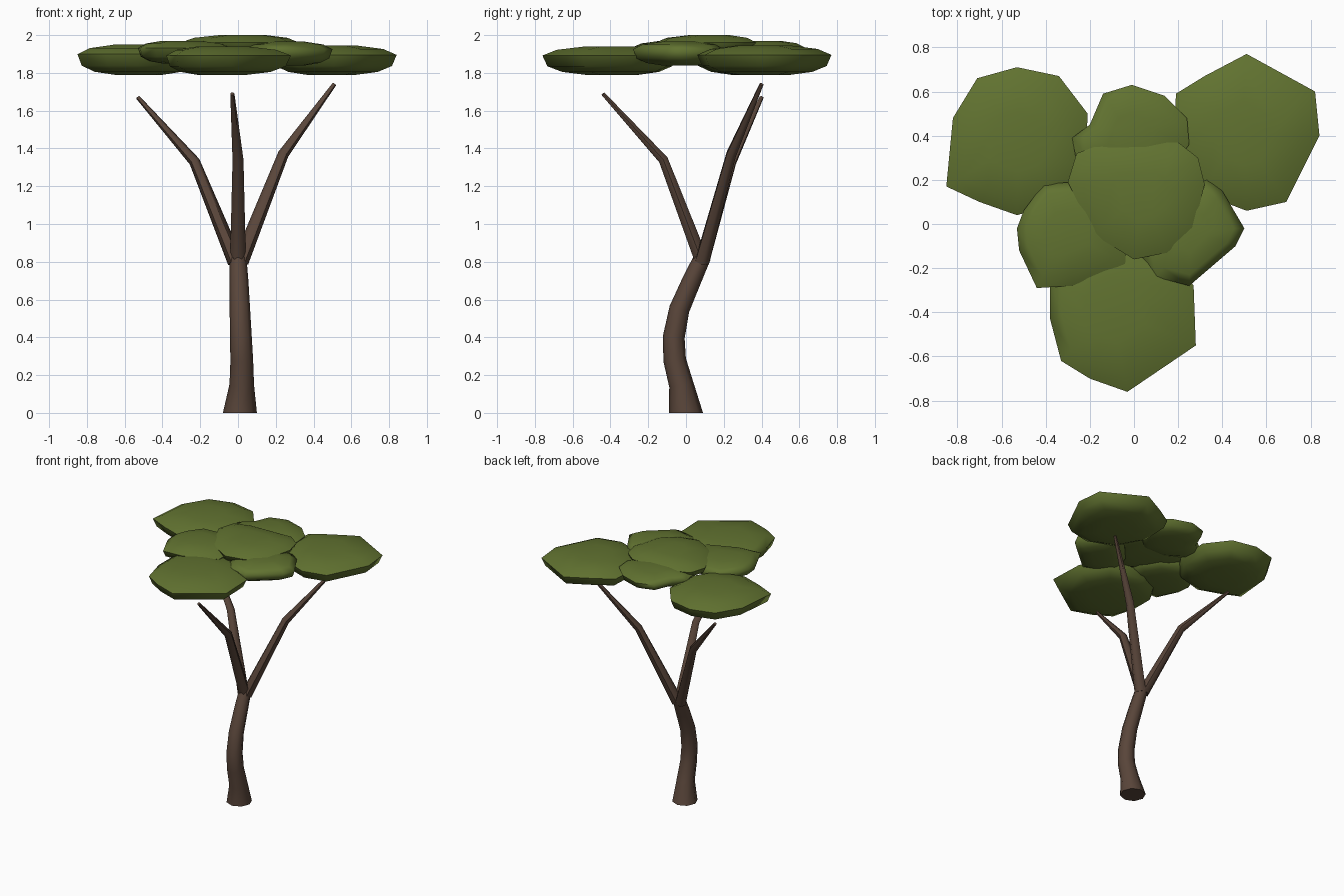
import bpy
import bmesh
import math
from mathutils import Vector

cube = bpy.data.objects.get("Cube")
if cube:
    bpy.data.objects.remove(cube, do_unlink=True)


def make_material(name, colour):
    material = bpy.data.materials.new(name)
    material.use_nodes = True
    material.diffuse_color = colour
    shader = material.node_tree.nodes["Principled BSDF"]
    shader.inputs["Base Color"].default_value = colour
    shader.inputs["Roughness"].default_value = 0.9
    return material


bark = make_material("brown bark", (0.1, 0.06, 0.042, 1))
leaves = make_material("olive green leaves", (0.12, 0.17, 0.03, 1))


def loft(name, rings, material, sharp_angle):
    """Skin a list of equally long point rings and cap both ends."""
    bm = bmesh.new()
    loops = [[bm.verts.new(point) for point in ring] for ring in rings]
    for lower, upper in zip(loops, loops[1:]):
        count = len(lower)
        for i in range(count):
            j = (i + 1) % count
            bm.faces.new((lower[i], lower[j], upper[j], upper[i]))
    bm.faces.new(loops[0])
    bm.faces.new(loops[-1])
    bmesh.ops.recalc_face_normals(bm, faces=bm.faces[:])
    mesh = bpy.data.meshes.new(name)
    bm.to_mesh(mesh)
    bm.free()
    mesh.materials.append(material)
    obj = bpy.data.objects.new(name, mesh)
    bpy.context.collection.objects.link(obj)
    bpy.ops.object.select_all(action="DESELECT")
    obj.select_set(True)
    bpy.context.view_layer.objects.active = obj
    bpy.ops.object.shade_smooth_by_angle(angle=math.radians(sharp_angle))
    return obj


def limb(name, path, sides):
    """Tapered tube along (x, y, z, radius) stations."""
    centres = [Vector(station[:3]) for station in path]
    rings = []
    for i, station in enumerate(path):
        before, after = centres[max(i - 1, 0)], centres[min(i + 1, len(path) - 1)]
        along = (after - before).normalized()
        if station[2] == 0:
            along = Vector((0, 0, 1))
        across = Vector((0, 1, 0)).cross(along).normalized()
        other = along.cross(across)
        ring = []
        for k in range(sides):
            a = math.tau * k / sides
            ring.append(centres[i] + station[3] * (across * math.cos(a) + other * math.sin(a)))
        rings.append(ring)
    loft(name, rings, bark, 60)


# Trunk, flared at the foot and leaning in an S curve
limb("trunk", [
    (0.01, 0, 0, 0.09), (0.02, -0.025, 0.15, 0.065), (0.02, -0.06, 0.28, 0.06),
    (0.015, -0.065, 0.4, 0.058), (0.01, -0.035, 0.55, 0.054),
    (0.005, 0.03, 0.7, 0.05), (0, 0.09, 0.83, 0.044)], 8)

# Three bent branches: bend point, then tip
branches = {
    "front_branch": ((0, -0.12, 1.34), (-0.03, -0.44, 1.69)),
    "back_right_branch": ((-0.23, 0.24, 1.33), (-0.53, 0.4, 1.67)),
    "back_left_branch": ((0.24, 0.24, 1.37), (0.51, 0.4, 1.74)),
}
for name, (bend, tip) in branches.items():
    root = (bend[0] * 0.06, 0.085, 0.8)
    limb(name, [root + (0.042,), bend + (0.029,), tip + (0.011,)], 6)

# Section of a leaf clump: spread from its middle, share of its height
SECTION = [(0.4, 0), (0.72, 0.1), (0.93, 0.3), (1, 0.68), (0.8, 0.88), (0.4, 1)]


def clump(name, bottom, top, outline):
    """Flattened leaf pad over an outline in hundredths of a unit."""
    points = [Vector((x, y, 0)) / 100 for x, y in outline]
    middle = sum(points, Vector()) / len(points)
    rings = []
    for spread, share in SECTION:
        lift = Vector((0, 0, bottom + (top - bottom) * share))
        rings.append([middle + (p - middle) * spread + lift for p in points])
    loft(name, rings, leaves, 80)


# Large outer clumps above the branch tips
clump("back_right_clump", 1.79, 1.95, [
    (-85, 17), (-82, 48), (-71, 66), (-53, 71), (-34, 67),
    (-21, 50), (-22, 25), (-32, 10), (-53, 4), (-70, 10)])
clump("back_left_clump", 1.79, 1.945, [
    (51, 77), (82, 60), (84, 40), (69, 10), (51, 6),
    (30, 14), (18, 36), (19, 59), (32, 67)])
clump("front_clump", 1.79, 1.94, [
    (-38, -25), (-38, -43), (-33, -62), (-20, -70), (-3, -76),
    (28, -55), (27, -28), (15, -8), (-15, -5), (-30, -12)])

# Smaller clumps filling the middle of the crown
clump("back_middle_clump", 1.86, 1.97, [
    (-1, 63), (-14, 59), (-20, 45), (-28, 39), (-26, 28),
    (-10, 18), (12, 18), (25, 36), (24, 48), (14, 58)])
clump("right_middle_clump", 1.85, 1.97, [
    (-53, -2), (-52, -12), (-44, -29), (-28, -28), (-4, -18),
    (-3, 0), (-12, 14), (-28, 19), (-41, 18), (-50, 6)])
clump("left_middle_clump", 1.84, 1.965, [
    (33, 20), (40, 15), (50, -2), (46, -10), (25, -28),
    (10, -24), (3, -14), (8, 2), (20, 15)])
clump("top_clump", 1.88, 2.0, [
    (-30, 19), (-26, 32), (-15, 36), (20, 37), (29, 30),
    (32, 18), (27, -2), (15, -13), (0, -16), (-18, -5)])
